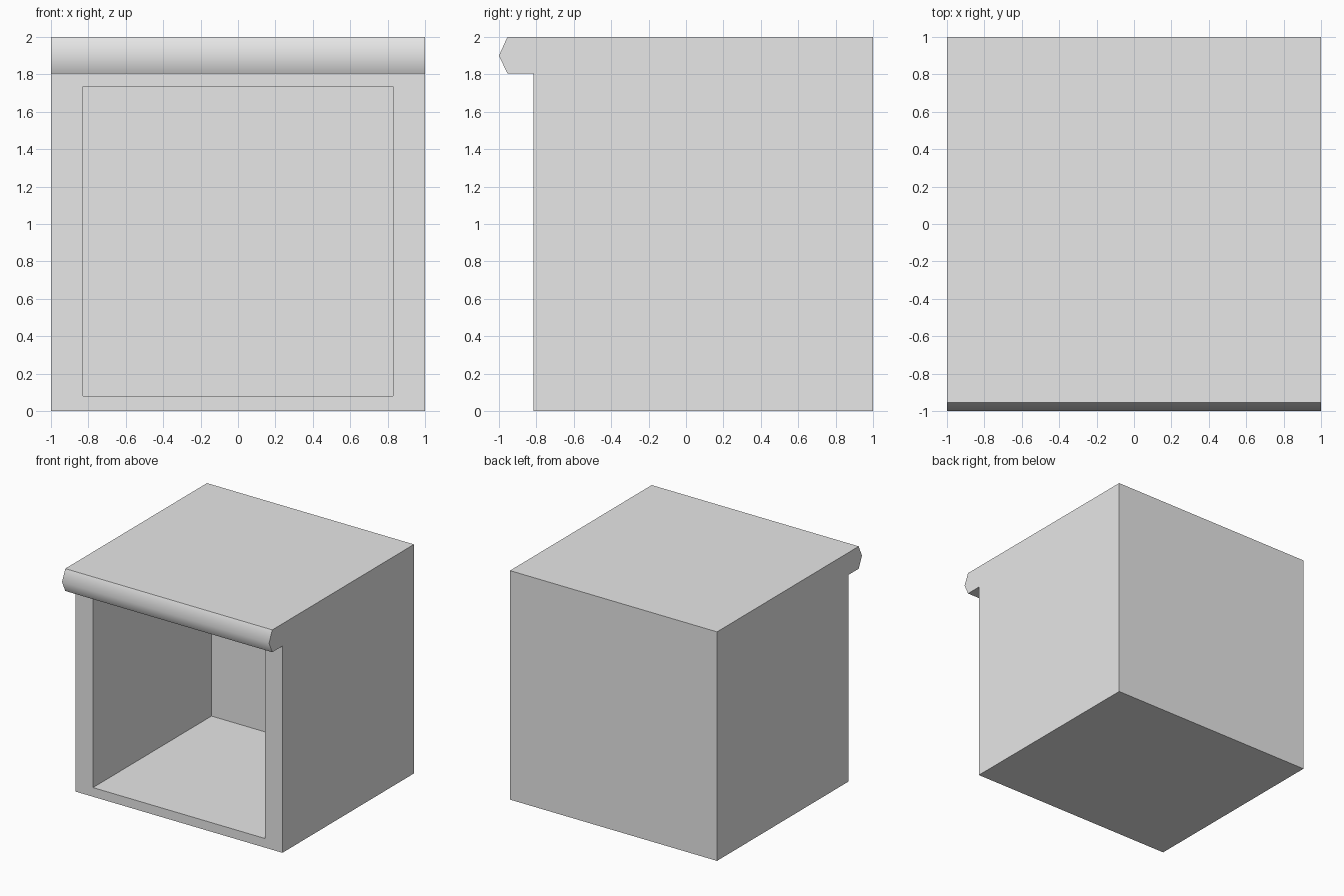
import bpy
import bmesh
import math

if "Cube" in bpy.data.objects:
    bpy.data.objects.remove(bpy.data.objects["Cube"], do_unlink=True)

# One plain grey for the whole cabinet
grey = bpy.data.materials.new("light_grey")
grey.use_nodes = True
colour = (0.8, 0.8, 0.8, 1.0)
grey.diffuse_color = colour
grey.node_tree.nodes["Principled BSDF"].inputs["Base Color"].default_value = colour

# Side profile (y, z): box with an overhanging pointed lip at the top front
profile = [(-0.815, 0), (1, 0), (1, 2), (-0.955, 2),
           (-1, 1.9), (-0.955, 1.805), (-0.815, 1.805)]

bm = bmesh.new()
side = bm.faces.new([bm.verts.new((-1, y, z)) for y, z in profile])
extruded = bmesh.ops.extrude_face_region(bm, geom=[side])["geom"]
bmesh.ops.translate(bm, vec=(2, 0, 0),
                    verts=[v for v in extruded if isinstance(v, bmesh.types.BMVert)])
bmesh.ops.recalc_face_normals(bm, faces=bm.faces[:])

# Opening: inset the front panel, fit it to the frame, then push it inwards
bm.faces.ensure_lookup_table()
front = next(f for f in bm.faces
             if f.normal.y < -0.99 and abs(f.calc_center_median().y + 0.815) < 0.01)
bmesh.ops.inset_region(bm, faces=[front], thickness=0.1)
for v in front.verts:
    v.co.x = math.copysign(0.83, v.co.x)
    v.co.z = 0.08 if v.co.z < 1 else 1.735
back = bmesh.ops.extrude_discrete_faces(bm, faces=[front])["faces"][0]
for v in back.verts:
    v.co.y = 0.82
bmesh.ops.recalc_face_normals(bm, faces=bm.faces[:])

mesh = bpy.data.meshes.new("cabinet_body")
bm.to_mesh(mesh)
bm.free()
mesh.materials.append(grey)
body = bpy.data.objects.new("cabinet_body", mesh)
bpy.context.collection.objects.link(body)

# Round the shading across the lip only; every other edge stays sharp
bpy.ops.object.select_all(action="DESELECT")
body.select_set(True)
bpy.context.view_layer.objects.active = body
bpy.ops.object.shade_smooth_by_angle(angle=math.radians(57))
